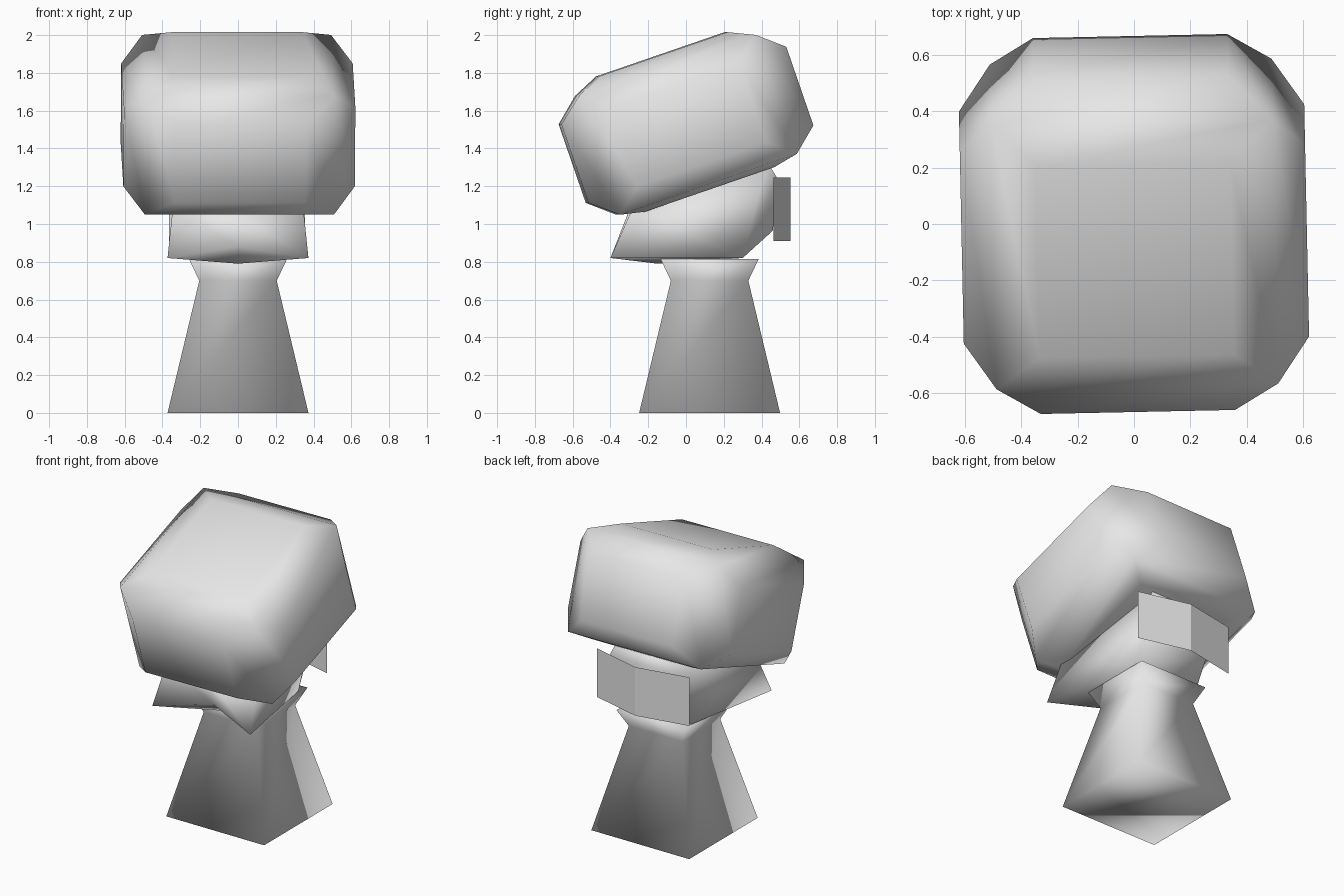
import bpy, bmesh, math
from mathutils import Matrix

if "Cube" in bpy.data.objects:
    bpy.data.objects.remove(bpy.data.objects["Cube"])

grey = bpy.data.materials.new("plain grey")
grey.diffuse_color = (0.8, 0.8, 0.8, 1)
grey.use_nodes = True
grey.node_tree.nodes["Principled BSDF"].inputs["Base Color"].default_value = grey.diffuse_color


def finish(name, bm, smooth=True, recalc=True):
    if recalc:
        bmesh.ops.recalc_face_normals(bm, faces=bm.faces[:])
    me = bpy.data.meshes.new(name)
    for f in bm.faces:
        f.smooth = smooth
    bm.to_mesh(me)
    bm.free()
    me.materials.append(grey)
    ob = bpy.data.objects.new(name, me)
    bpy.context.collection.objects.link(ob)
    return ob


# Head: a tilted box whose six faces are inset and pushed outwards
corner = (0.5, 0.495, 0.333)
inner = (0.345, 0.36, 0.22)
outer = (0.613, 0.63, 0.395)
bm = bmesh.new()
bmesh.ops.create_cube(bm, size=2)
bmesh.ops.scale(bm, vec=corner, verts=bm.verts[:])
bm.normal_update()
sides = [(f, f.normal.copy()) for f in bm.faces]
bmesh.ops.inset_individual(bm, faces=[f for f, n in sides], thickness=0.1)
for f, n in sides:
    axis = max(range(3), key=lambda i: abs(n[i]))
    for v in f.verts:
        for i in range(3):
            size = outer[i] if i == axis else inner[i]
            if i == axis == 2 and n.z < 0:
                size = 0.362
            v.co[i] = math.copysign(size, v.co[i])
bm.transform(Matrix.Translation((0, 0, 1.525))
             @ Matrix.Rotation(math.radians(1.2), 4, 'Z')
             @ Matrix.Rotation(math.radians(19), 4, 'X'))
finish("head", bm)

# Body: square post, tapering up to a waist and flaring at the top
bm = bmesh.new()
rings = []
for half, z in ((0.373, 0), (0.205, 0.70), (0.26, 0.815)):
    rings.append([bm.verts.new((sx * half, 0.125 + sy * half, z))
                  for sx, sy in ((-1, -1), (1, -1), (1, 1), (-1, 1))])
for lo, hi in zip(rings, rings[1:]):
    for i in range(4):
        j = (i + 1) % 4
        bm.faces.new((lo[i], lo[j], hi[j], hi[i]))
bm.faces.new(rings[0][::-1])
bm.faces.new(rings[-1])
finish("body", bm)

# Collar: two front points, a notch between them and a narrower back
points = {
    "T": (0.373, -0.40, 0.82),   # front point
    "F": (0.345, -0.28, 1.09),   # top front
    "B": (0.22, 0.43, 1.33),     # top back
    "U": (0.24, 0.485, 1.24),    # back upper
    "L": (0.20, 0.46, 0.965),    # back lower
    "K": (0.25, 0.30, 0.82),     # bottom back
}
middle = {"C": (0, -0.27, 0.88), "A": (0, -0.31, 1.05), "N": (0, -0.15, 0.79)}
bm = bmesh.new()
vert = {}
for key, (x, y, z) in points.items():
    vert[key] = bm.verts.new((x, y, z))
    vert[key.lower()] = bm.verts.new((-x, y, z))
for key, co in middle.items():
    vert[key] = vert[key.lower()] = bm.verts.new(co)
for half_face in ("TKF", "KLU", "KUBF", "TFAC", "TCN", "TNK"):
    for word in (half_face, half_face.lower()[::-1]):
        bm.faces.new([vert[c] for c in word])
for word in ("NKk", "LluU", "KklL", "UubB", "FBbfA"):
    bm.faces.new([vert[c] for c in word])
finish("collar", bm)

# Back plate: a thin sheet bent once
bm = bmesh.new()
cols = [[bm.verts.new((x, y, z)) for z in (0.91, 1.245)]
        for x, y in ((0.355, 0.463), (0, 0.553), (-0.365, 0.483))]
for a, b in zip(cols, cols[1:]):
    bm.faces.new((a[0], b[0], b[1], a[1]))
finish("back_plate", bm, smooth=False, recalc=False)
